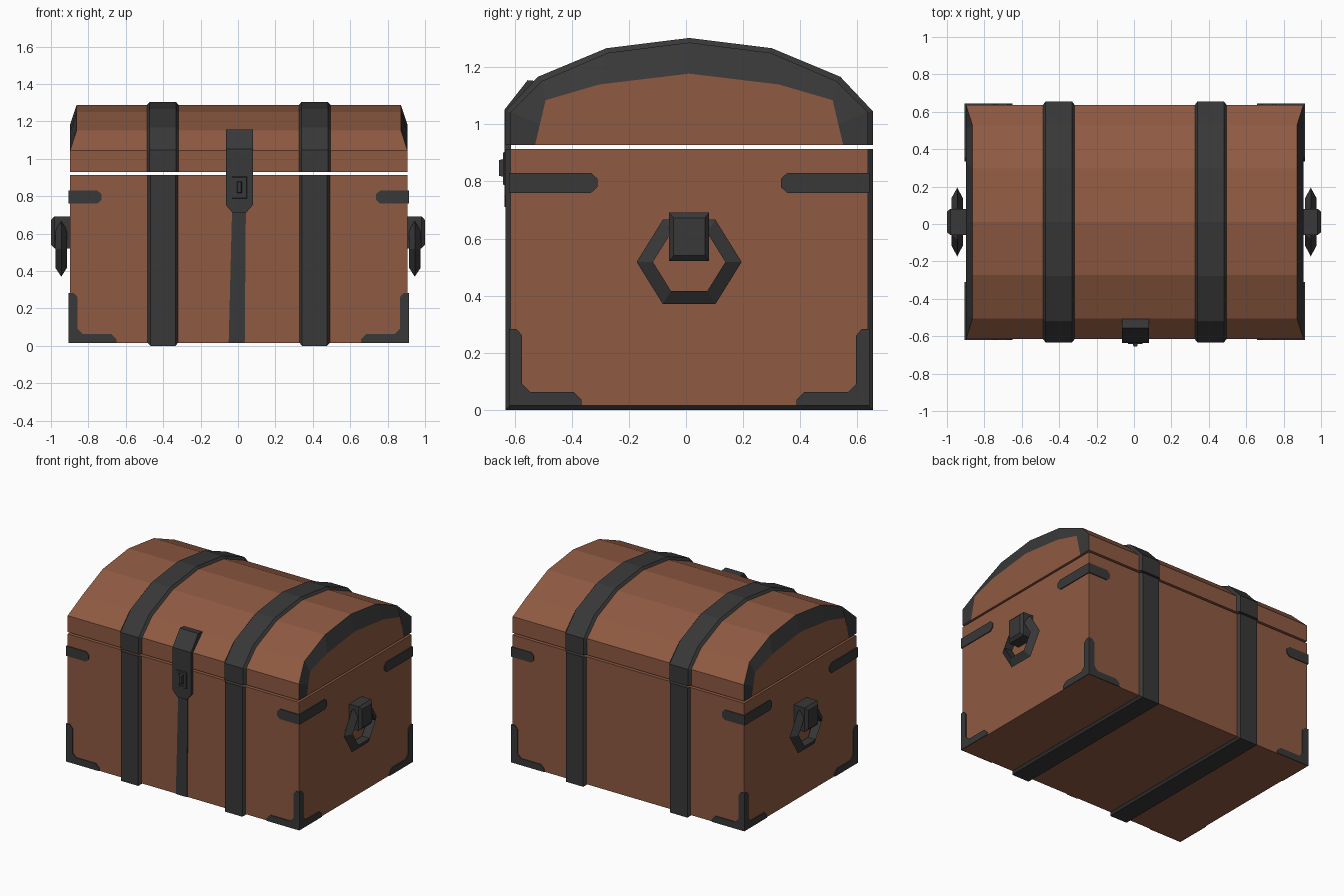
import bpy, bmesh, math

if "Cube" in bpy.data.objects:
    bpy.data.objects.remove(bpy.data.objects["Cube"])

CX, CY = 0.004, 0.011            # centre of the wooden box
HX, HY = 0.903, 0.626            # half size of the wooden box


def material(name, col):
    m = bpy.data.materials.new(name)
    m.diffuse_color = (*col, 1)
    m.use_nodes = True
    m.node_tree.nodes["Principled BSDF"].inputs["Base Color"].default_value = m.diffuse_color
    return m


WOOD = material("brown wood", (0.275, 0.103, 0.055))
METAL = material("dark iron", (0.040, 0.040, 0.040))


def finish(name, bm, mats):
    bmesh.ops.recalc_face_normals(bm, faces=bm.faces)
    me = bpy.data.meshes.new(name)
    bm.to_mesh(me)
    bm.free()
    for m in mats:
        me.materials.append(m)
    ob = bpy.data.objects.new(name, me)
    bpy.context.collection.objects.link(ob)
    return ob


def loft(bm, sections, closed=False, caps=True):
    """Skin a list of equal point loops; returns the quads per span."""
    rows = [[bm.verts.new(p) for p in s] for s in sections]
    n, spans = len(rows[0]), []
    for i in range(len(rows) if closed else len(rows) - 1):
        a, b = rows[i], rows[(i + 1) % len(rows)]
        spans.append([bm.faces.new((a[j], a[(j + 1) % n], b[(j + 1) % n], b[j]))
                      for j in range(n)])
    if caps and not closed:
        bm.faces.new(rows[0])
        bm.faces.new(rows[-1])
    return spans


def mirror_profile(half):
    """Half profile ending on the centre line -> full front-to-back profile."""
    return [(-y, z) for y, z in half] + [(y, z) for y, z in reversed(half[:-1])]


# Wooden box
bm = bmesh.new()
loft(bm, [[(CX + sx * HX, CY + sy * HY, z) for sx, sy in ((-1, -1), (1, -1), (1, 1), (-1, 1))]
          for z in (0.015, 0.914)])
finish("chest_body", bm, [WOOD])

# Domed lid with bevelled iron end rims
outer = mirror_profile([(HY, 0.928), (HY, 1.043), (0.516, 1.152), (0.285, 1.251), (0, 1.287)])
inner = mirror_profile([(0.54, 0.928), (0.523, 1.0), (0.503, 1.085), (0.315, 1.14), (0, 1.178)])


def lid_loop(profile, s, rim):
    return [(CX + s * (0.867 if rim and z > 1.1 else HX - 0.001 * rim), CY + y, z)
            for y, z in profile]


bm = bmesh.new()
spans = loft(bm, [lid_loop(inner, -1, 0), lid_loop(outer, -1, 1),
                  lid_loop(outer, 1, 1), lid_loop(inner, 1, 0)])
for f in spans[0][:-1] + spans[2][:-1]:
    f.material_index = 1
finish("chest_lid", bm, [WOOD, METAL])


# Iron straps with chamfered edges
def strap(name, x, low, high, hw, chamfer=0.014):
    bm = bmesh.new()
    loft(bm, [[(x - hw, CY + a[0], a[1]), (x - hw + chamfer, CY + b[0], b[1]),
               (x + hw - chamfer, CY + b[0], b[1]), (x + hw, CY + a[0], a[1])]
              for a, b in zip(low, high)])
    finish(name, bm, [METAL])


lid_high = mirror_profile([(0.644, 0.928), (0.644, 1.046), (0.53, 1.167), (0.29, 1.267), (0, 1.303)])
box_low = [(-HY, 0.914), (-HY, 0.015), (HY, 0.015), (HY, 0.914)]
box_high = [(-0.644, 0.914), (-0.644, 0), (0.644, 0), (0.644, 0.914)]
for side, x in (("left", -0.402), ("right", 0.410)):
    strap("lid_strap_" + side, x, outer, lid_high, 0.085)
    strap("body_strap_" + side, x, box_low, box_high, 0.081)

# Corner brackets: L plates below, short bands above, on both faces of each corner
ell = [(0, .015), (.255, .015), (.255, .035), (.228, .062), (.075, .062),
       (.047, .09), (.047, .26), (.027, .283), (0, .283)]


def band(length):
    return [(0, .76), (length - .022, .76), (length, .78), (length, .81), (length - .022, .83), (0, .83)]


T = 0.006
bm = bmesh.new()
for sx in (-1, 1):
    for sy in (-1, 1):
        for shape in (ell, band(0.175)):       # front and back faces
            loft(bm, [[(CX + sx * (HX + T - u), CY + sy * (HY + d), z) for u, z in shape]
                      for d in (-0.003, T)])
        for shape in (ell, band(0.31)):        # end faces
            loft(bm, [[(CX + sx * (HX + d), CY + sy * (HY + T - u), z) for u, z in shape]
                      for d in (-0.003, T)])
finish("corner_brackets", bm, [METAL])

# Hasp: bent plate with a pointed lower end
FX = 0.007
bm = bmesh.new()
loft(bm, [[(FX - w, yb, zb), (FX - w, yf, zf), (FX + w, yf, zf), (FX + w, yb, zb)]
          for w, yb, zb, yf, zf in ((0.035, -0.613, 0.71, -0.636, 0.71),
                                    (0.072, -0.613, 0.752, -0.636, 0.752),
                                    (0.072, -0.613, 1.042, -0.636, 1.052),
                                    (0.072, -0.505, 1.150, -0.555, 1.155))])
finish("hasp", bm, [METAL])

# Keyhole frame on the hasp, with a raised latch inside
bm = bmesh.new()


def rect(hw, z0, z1, y):
    return [(FX - hw, y, z0), (FX + hw, y, z0), (FX + hw, y, z1), (FX - hw, y, z1)]


loft(bm, [rect(0.041, .785, .905, -.634), rect(0.038, .79, .90, -.642),
          rect(0.018, .80, .89, -.642), rect(0.018, .80, .89, -.634)], closed=True)
loft(bm, [rect(0.014, .815, .88, -.634), rect(0.010, .82, .875, -.655)])
finish("lock", bm, [METAL])

# Flat strip beneath the hasp
bm = bmesh.new()
loft(bm, [[(x, y, z) for x, z in ((-.05, .015), (.036, .015), (.042, .72), (-.032, .72))]
          for y in (-.612, -.621)])
finish("front_strip", bm, [METAL])

# End handles: chamfered block and hexagonal ring
for side, s in (("left", -1), ("right", 1)):
    bm = bmesh.new()
    loft(bm, [[(CX * (x < 0.95) + s * x, CY + a * hy, 0.606 + b * hz)
               for a, b in ((-1, -1), (1, -1), (1, 1), (-1, 1))]
              for x, hy, hz in ((0.90, 0.07, 0.085), (0.982, 0.07, 0.085), (1.0, 0.055, 0.066))])
    finish("handle_block_" + side, bm, [METAL])
    bm = bmesh.new()
    ring = []
    for k in range(6):
        c, n = math.cos(k * math.pi / 3), 0.93 * math.sin(k * math.pi / 3)
        ring.append([(s * x, CY + r * c, 0.518 + r * n)
                     for x, r in ((0.945, 0.184), (0.915, 0.127), (0.976, 0.127))])
    loft(bm, ring, closed=True)
    finish("handle_ring_" + side, bm, [METAL])
